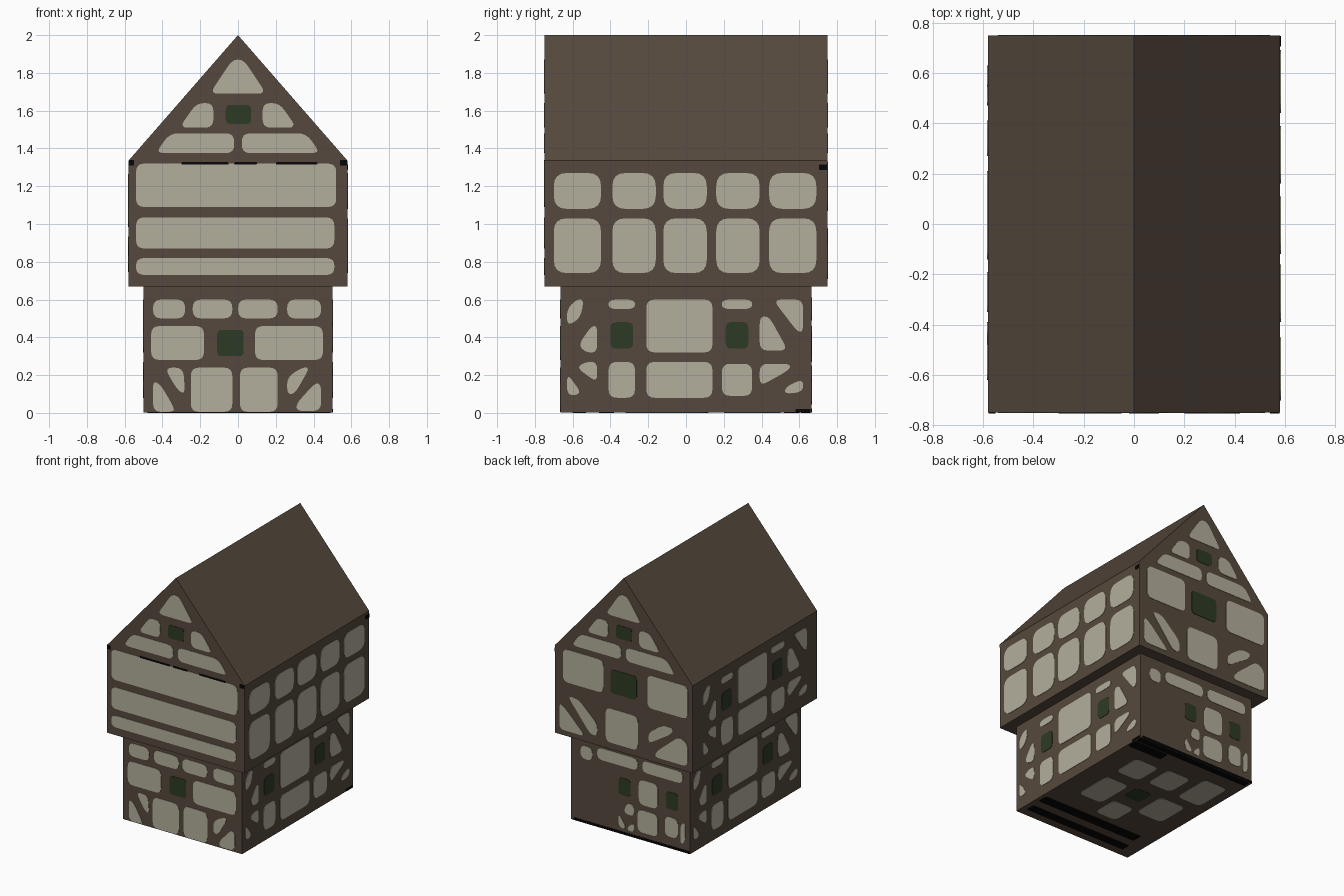
import bpy, bmesh, math
from mathutils import Matrix, Vector

if "Cube" in bpy.data.objects:
    bpy.data.objects.remove(bpy.data.objects["Cube"])


def material(name, rgb):
    m = bpy.data.materials.new(name)
    lin = [((c / 255 + 0.055) / 1.055) ** 2.4 if c > 10 else c / 255 / 12.92 for c in rgb]
    m.diffuse_color = (*lin, 1)
    m.use_nodes = True
    m.node_tree.nodes["Principled BSDF"].inputs["Base Color"].default_value = m.diffuse_color
    return m


TIMBER = material("brown timber", (86, 73, 61))
PLASTER = material("cream plaster", (180, 175, 156))
GLASS = material("dark green glass", (45, 58, 36))
BLACK = material("black gaps", (6, 6, 6))
T = 0.003  # plate thickness


def finish(bm, name, mat):
    bmesh.ops.recalc_face_normals(bm, faces=bm.faces)
    me = bpy.data.meshes.new(name)
    bm.to_mesh(me)
    bm.free()
    me.materials.append(mat)
    bpy.context.collection.objects.link(bpy.data.objects.new(name, me))


def prism(bm, outline, place, a, b):
    """Closed solid between depths a and b; place maps (s, t, depth) to 3D."""
    rings = [[bm.verts.new(place(s, t, d)) for s, t in outline] for d in (a, b)]
    n = len(outline)
    bm.faces.new(rings[0])
    bm.faces.new(rings[1][::-1])
    for i in range(n):
        j = (i + 1) % n
        bm.faces.new((rings[0][i], rings[0][j], rings[1][j], rings[1][i]))


def rounded(pts, r, seg=4):
    """Round every corner of a polygon."""
    out = []
    n = len(pts)
    for i in range(n):
        p, a, b = (Vector(pts[k % n]) for k in (i, i - 1, i + 1))
        s = p + (a - p).normalized() * min(r, 0.45 * (a - p).length)
        e = p + (b - p).normalized() * min(r, 0.45 * (b - p).length)
        for k in range(seg + 1):
            t = k / seg
            out.append(s * (1 - t) ** 2 + p * 2 * t * (1 - t) + e * t * t)
    return out


def box(x0, x1, z0, z1):
    return [(x0, z0), (x1, z0), (x1, z1), (x0, z1)]


def wall(quarter, dist, lift=0.0):
    """Placement on a wall: 0 front, 1 right, 2 back, 3 left."""
    rot = Matrix.Rotation(quarter * math.pi / 2, 3, 'Z')
    return lambda s, t, d: rot @ Vector((s, -dist - d, t + lift))


def floor(s, t, d):
    return Vector((s, t, T - d))


def plates(name, place, mat, rects=(), polys=(), r=0.045):
    bm = bmesh.new()
    for shape in [box(*q) for q in rects] + list(polys):
        prism(bm, rounded(shape, r), place, -0.002 if place is not floor else 0, T)
    finish(bm, name, mat)


# Lower storey and the jettied upper storey with its gable roof
bm = bmesh.new()
prism(bm, box(-0.5, 0.5, T - 0.001, 0.69), wall(0, 0), -0.665, 0.665)
finish(bm, "lower_storey", TIMBER)
bm = bmesh.new()
prism(bm, [(-0.58, 0.67), (0.58, 0.67), (0.58, 1.335), (0, 2), (-0.58, 1.335)],
      wall(0, 0), -0.748, 0.748)
finish(bm, "upper_storey_and_roof", TIMBER)

# Front wall, lower
front = wall(0, 0.665)
plates("front_lower_plaster", front, PLASTER,
       [(-.45, -.28, .5, .6), (-.24, -.03, .5, .6), (0, .21, .5, .6), (.26, .44, .5, .6),
        (-.46, -.18, .28, .46), (.09, .45, .28, .46), (-.25, -.03, .005, .24), (.01, .21, .005, .24)],
       [[(-.39, .24), (-.29, .24), (-.28, .1), (-.32, .12)],
        [(-.45, .005), (-.45, .17), (-.41, .15), (-.34, .03), (-.34, .005)],
        [(.26, .1), (.26, .19), (.34, .24), (.38, .24), (.3, .1)],
        [(.31, .01), (.31, .05), (.41, .16), (.44, .15), (.44, .01)]])
plates("front_lower_window", front, GLASS, [(-.11, .03, .3, .44)], r=.025)

# Front wall, upper
plates("front_upper_plaster", wall(0, 0.748), PLASTER,
       [(-.54, .51, .73, .82), (-.54, .51, .87, 1.035), (-.54, .52, 1.09, 1.32)])
plates("front_gaps", wall(0, 0.7485), BLACK,
       [(-.3, -.05, 1.315, 1.327), (-.02, .1, 1.315, 1.327), (.2, .42, 1.315, 1.327),
        (-.578, -.55, 1.31, 1.338), (.54, .578, 1.31, 1.338)], r=.004)

# Gables, the same at front and back
for side, q in (("front", 0), ("back", 2)):
    half = [[(.02, 1.375), (.42, 1.375), (.42, 1.4), (.36, 1.48), (.02, 1.48)],
            [(.13, 1.51), (.31, 1.51), (.22, 1.64), (.13, 1.64)]]
    both = half + [[(-x, z) for x, z in p] for p in half]
    plates(side + "_gable_plaster", wall(q, 0.748), PLASTER, (),
           both + [[(-.15, 1.69), (.15, 1.69), (.03, 1.87), (-.03, 1.87)]])
    plates(side + "_gable_window", wall(q, 0.748), GLASS, [(-.065, .07, 1.53, 1.63)], r=.025)

# Right wall, upper: regular grid of panels
cols = [(-.7, -.45), (-.39, -.16), (-.12, .11), (.16, .39), (.44, .69)]
plates("right_upper_plaster", wall(1, 0.58), PLASTER,
       [(*c, *z) for c in cols for z in ((1.08, 1.27), (.74, 1.03))], r=.07)

# Braced pattern with two windows: right lower, left lower and left upper
side_rects = [(-.21, .14, .32, .6), (-.21, .14, .08, .27), (-.41, -.27, .55, .6),
              (-.41, -.27, .08, .27), (.19, .35, .55, .6), (.19, .35, .09, .26)]
side_polys = [[(-.63, .46), (-.63, .55), (-.58, .6), (-.54, .6), (-.56, .5)],
              [(-.57, .36), (-.5, .46), (-.47, .46), (-.47, .32), (-.53, .32)],
              [(-.58, .24), (-.53, .27), (-.47, .27), (-.47, .16)],
              [(-.63, .09), (-.63, .21), (-.55, .1)],
              [(.46, .6), (.62, .6), (.62, .43), (.59, .43)],
              [(.39, .33), (.39, .51), (.44, .51), (.54, .33)],
              [(.39, .14), (.39, .26), (.55, .26), (.55, .23)],
              [(.52, .1), (.53, .14), (.62, .18), (.62, .11)]]
for name, place in (("right_lower", wall(1, 0.5)), ("left_lower", wall(3, 0.5)),
                    ("left_upper", wall(3, 0.58, 0.665))):
    plates(name + "_plaster", place, PLASTER, side_rects, side_polys)
    plates(name + "_windows", place, GLASS, [(-.4, -.28, .34, .48), (.21, .33, .34, .48)], r=.03)
plates("right_upper_gap", wall(1, 0.58), BLACK, [(.705, .747, 1.285, 1.315)], r=.004)
plates("right_lower_gap", wall(1, 0.5), BLACK, [(.58, .66, .003, .02)], r=.004)

# Back wall, lower
back = wall(2, 0.665)
plates("back_lower_plaster", back, PLASTER,
       [(-.42, -.32, .49, .59), (-.28, .06, .52, .61), (.1, .44, .52, .61),
        (.07, .23, .27, .46), (.06, .23, .06, .23), (.29, .4, .09, .24)],
       [[(-.06, .17), (-.03, .25), (.03, .25), (.03, .16)],
        [(-.1, .05), (-.1, .16), (-.03, .05)],
        [(-.04, .05), (.03, .12), (.03, .04)],
        [(.42, .06), (.42, .2), (.46, .24), (.46, .08)]])
plates("back_lower_windows", back, GLASS, [(-.1, 0, .3, .43), (.3, .4, .3, .43)], r=.025)
plates("back_lower_gap", back, BLACK, [(-.48, .5, .003, .022)], r=.004)

# Back wall, upper
back = wall(2, 0.748)
plates("back_upper_plaster", back, PLASTER,
       [(-.51, -.17, 1.08, 1.33), (.2, .54, 1.07, 1.32), (-.15, .12, .72, .98)],
       [[(-.47, .98), (-.38, .98), (-.22, .83), (-.22, .74), (-.28, .74)],
        [(-.54, .71), (-.54, .91), (-.49, .88), (-.32, .71)],
        [(.21, .8), (.21, .88), (.33, .97), (.42, .97), (.4, .92)],
        [(.26, .71), (.28, .76), (.47, .92), (.54, .88), (.54, .71)]])
plates("back_upper_window", back, GLASS, [(-.11, .11, 1.1, 1.28)], r=.03)

# Underside
plates("underside_plaster", floor, PLASTER,
       [(.13, .33, .2, .42), (.13, .33, -.2, .1), (-.14, .06, .22, .44),
        (-.42, -.22, .2, .5), (-.36, -.14, -.14, .12), (-.1, .08, -.32, -.12)])
plates("underside_window", floor, GLASS, [(-.07, .07, -.03, .11)], r=.03)
plates("underside_gaps", floor, BLACK,
       [(-.38, .47, -.46, -.38), (-.4, .46, -.6, -.53), (-.48, .49, .61, .66), (.2, .49, .52, .6)], r=.01)
